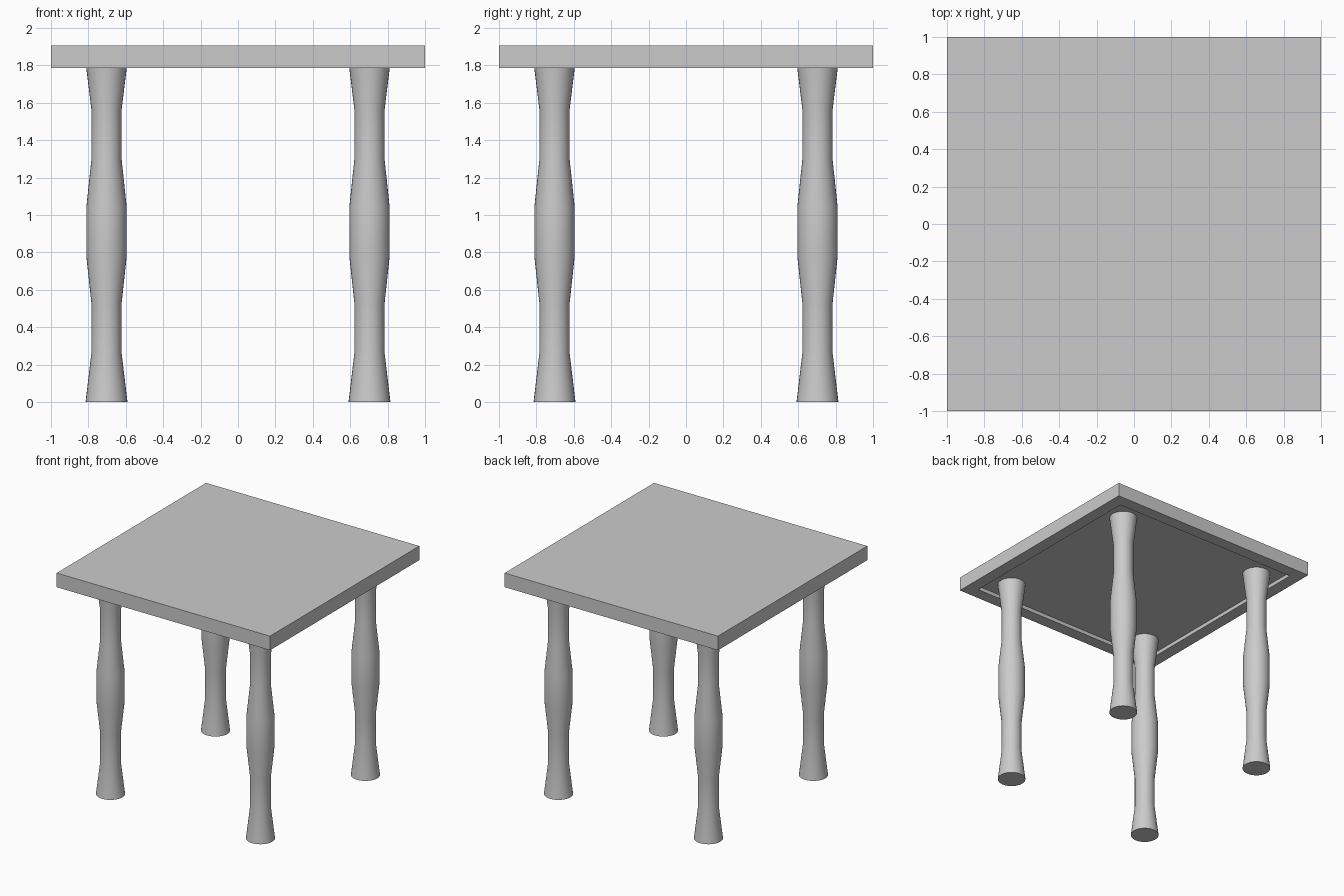
import bpy, bmesh, math

if "Cube" in bpy.data.objects:
    bpy.data.objects.remove(bpy.data.objects["Cube"])

TOP_Z, BOTTOM_Z, RECESS_Z = 1.905, 1.785, 1.817
LEG_POS, SIDES = 0.703, 32


def make_object(name, bm):
    bmesh.ops.recalc_face_normals(bm, faces=bm.faces)
    mesh = bpy.data.meshes.new(name)
    bm.to_mesh(mesh)
    bm.free()
    obj = bpy.data.objects.new(name, mesh)
    bpy.context.collection.objects.link(obj)
    return obj


# Table top: slab with a shallow recess in its underside
bm = bmesh.new()
bmesh.ops.create_cube(bm, size=1)
for v in bm.verts:
    v.co = (v.co.x * 2, v.co.y * 2, TOP_Z if v.co.z > 0 else BOTTOM_Z)
bm.normal_update()
under = min(bm.faces, key=lambda f: f.normal.z)
bmesh.ops.inset_region(bm, faces=[under], thickness=0.15)
panel = bmesh.ops.extrude_face_region(bm, geom=[under])
bmesh.ops.delete(bm, geom=[under], context='FACES')
for v in panel["geom"]:
    if isinstance(v, bmesh.types.BMVert):
        v.co.z = RECESS_Z
make_object("table_top", bm)

# Turned legs: (radius, height) profile lathed around the leg axis
profile = [(0.112, 0), (0.081, 0.26), (0.081, 0.53), (0.108, 0.78),
           (0.108, 1.04), (0.081, 1.295), (0.081, 1.565), (0.112, RECESS_Z)]


def make_leg(name, x, y):
    bm = bmesh.new()
    rings = [[bm.verts.new((r * math.cos(a), r * math.sin(a), z))
              for a in (2 * math.pi * i / SIDES for i in range(SIDES))]
             for r, z in profile]
    for low, high in zip(rings, rings[1:]):
        for i in range(SIDES):
            j = (i + 1) % SIDES
            bm.faces.new((low[i], low[j], high[j], high[i]))
    bm.faces.new(rings[0])
    bm.faces.new(rings[-1])
    leg = make_object(name, bm)
    leg.location = (x, y, 0)
    bpy.ops.object.select_all(action='DESELECT')
    leg.select_set(True)
    bpy.context.view_layer.objects.active = leg
    bpy.ops.object.shade_smooth_by_angle(angle=math.radians(30))


for side, sx in (("left", -1), ("right", 1)):
    for end, sy in (("front", -1), ("back", 1)):
        make_leg(f"{end}_{side}_leg", sx * LEG_POS, sy * LEG_POS)
